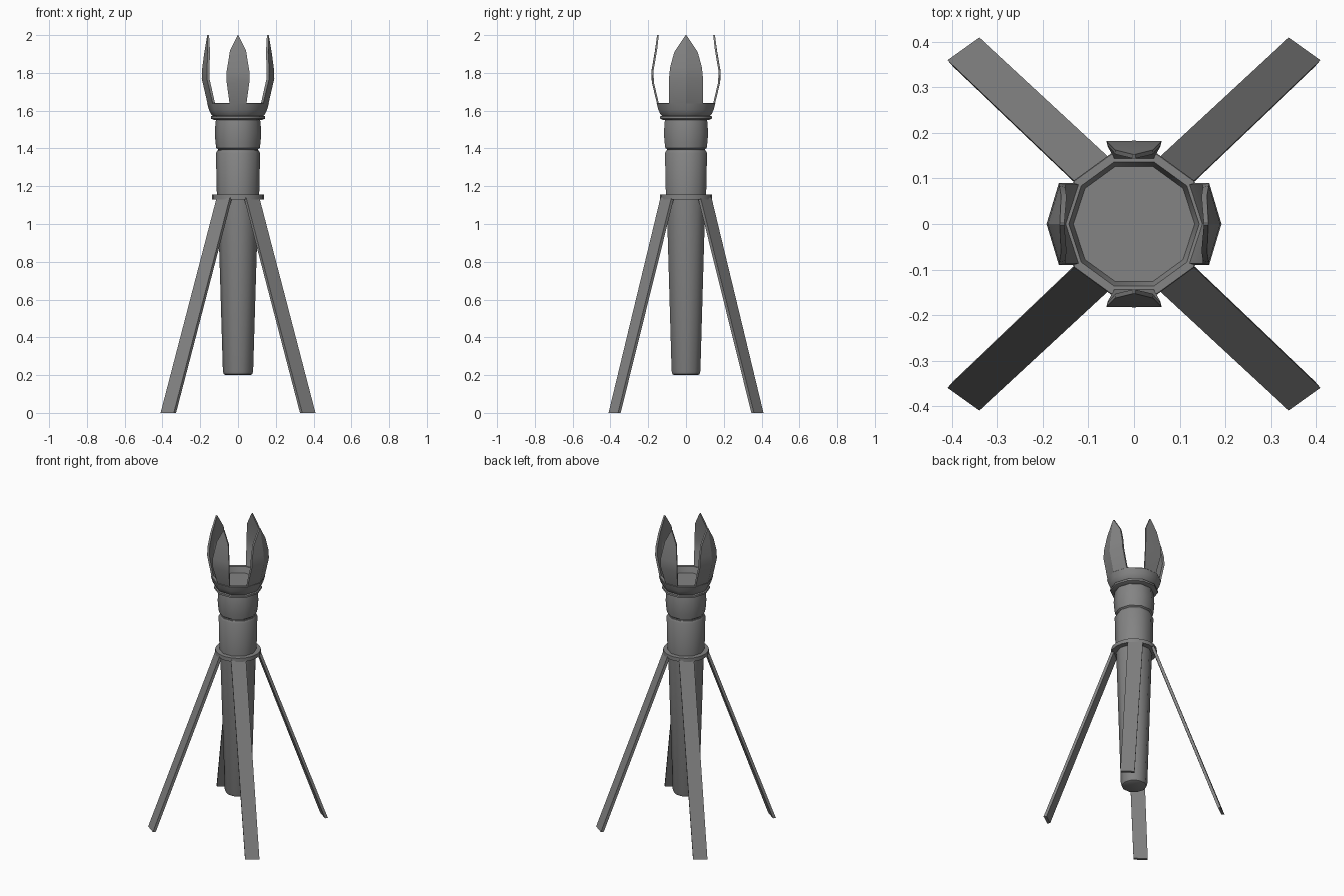
import bpy, bmesh, math
from mathutils import Vector

if "Cube" in bpy.data.objects:
    bpy.data.objects.remove(bpy.data.objects["Cube"])

# Dark grey metal used on every part
dark = bpy.data.materials.new("dark_grey")
dark.diffuse_color = (0.23, 0.23, 0.23, 1)
dark.use_nodes = True
dark.node_tree.nodes["Principled BSDF"].inputs["Base Color"].default_value = dark.diffuse_color


def finish(bm, name, angle):
    bmesh.ops.recalc_face_normals(bm, faces=bm.faces)
    me = bpy.data.meshes.new(name)
    bm.to_mesh(me)
    bm.free()
    me.materials.append(dark)
    ob = bpy.data.objects.new(name, me)
    bpy.context.collection.objects.link(ob)
    bpy.ops.object.select_all(action='DESELECT')
    ob.select_set(True)
    bpy.context.view_layer.objects.active = ob
    bpy.ops.object.shade_smooth_by_angle(angle=math.radians(angle))
    return ob


def loft(name, rings, angle=40):
    """Closed skin through equal-length rings of points, capped at both ends."""
    bm = bmesh.new()
    vs = [[bm.verts.new(p) for p in ring] for ring in rings]
    n = len(vs[0])
    for a, b in zip(vs, vs[1:]):
        for i in range(n):
            j = (i + 1) % n
            bm.faces.new((a[i], a[j], b[j], b[i]))
    bm.faces.new(vs[0])
    bm.faces.new(vs[-1])
    return finish(bm, name, angle)


def lathe(name, profile, sides):
    rings = [[(r * math.cos(math.tau * i / sides), r * math.sin(math.tau * i / sides), z)
              for i in range(sides)] for r, z in profile]
    return loft(name, rings)


# Ten-sided tapered handle
lathe("handle", [(0.065, 0.2), (0.075, 0.205), (0.08, 0.22), (0.108, 1.14)], 10)

# Flange that carries the legs
lathe("leg_flange", [(0.138, 1.13), (0.138, 1.155)], 20)

# Upper grip and rounded neck
lathe("grip", [(0.112, 1.15), (0.117, 1.375), (0.11, 1.388)], 10)
lathe("neck", [(0.105, 1.38), (0.105, 1.395), (0.115, 1.402), (0.119, 1.43),
               (0.123, 1.48), (0.119, 1.54), (0.116, 1.555)], 10)

# Collar ring and open bowl
lathe("collar", [(0.125, 1.55), (0.144, 1.558), (0.144, 1.57), (0.128, 1.575)], 10)
lathe("bowl", [(0.125, 1.565), (0.142, 1.58), (0.154, 1.605), (0.163, 1.637),
               (0.161, 1.64), (0.143, 1.64), (0.139, 1.625), (0.133, 1.6)], 10)


def petal(name, stations, turn):
    """Stations: z, centre distance, edge distance, half width, thickness."""
    c, s = math.cos(turn), math.sin(turn)
    rings = []
    for z, mid, edge, w, t in stations:
        flat = [(mid, 0), (edge, w), (edge - t, w * 0.96), (mid - t, 0),
                (edge - t, -w * 0.96), (edge, -w)]
        rings.append([(x * c - y * s, x * s + y * c, z) for x, y in flat])
    loft(name, rings, 25)


# Wide creased petals left and right, narrow flat petals front and back
wide = [(1.615, 0.152, 0.124, 0.088, 0.01), (1.64, 0.162, 0.134, 0.09, 0.012),
        (1.77, 0.192, 0.165, 0.09, 0.014), (1.83, 0.189, 0.164, 0.084, 0.013),
        (1.91, 0.178, 0.16, 0.062, 0.012), (2.0, 0.163, 0.163, 0.002, 0.01)]
narrow = [(1.615, 0.146, 0.146, 0.042, 0.009), (1.64, 0.154, 0.154, 0.045, 0.01),
          (1.75, 0.181, 0.18, 0.06, 0.01), (1.81, 0.183, 0.182, 0.06, 0.01),
          (1.92, 0.164, 0.163, 0.042, 0.01), (2.0, 0.153, 0.153, 0.002, 0.009)]
for label, shape, deg in (("right", wide, 0), ("back", narrow, 90),
                          ("left", wide, 180), ("front", narrow, 270)):
    petal(label + "_petal", shape, math.radians(deg))

# Four splayed flat legs, mirrored into each quadrant
inset = Vector((-0.012, -0.014, 0))
for sx, xn in ((1, "right"), (-1, "left")):
    for sy, yn in ((1, "back"), (-1, "front")):
        rings = []
        for a, b in (((0.41, 0.36, 0), (0.34, 0.41, 0)),
                     ((0.113, 0.077, 1.14), (0.043, 0.135, 1.14))):
            a, b = Vector(a), Vector(b)
            rings.append([(p.x * sx, p.y * sy, p.z)
                          for p in (a, b, b + inset, a + inset)])
        loft(f"{yn}_{xn}_leg", rings, 20)
